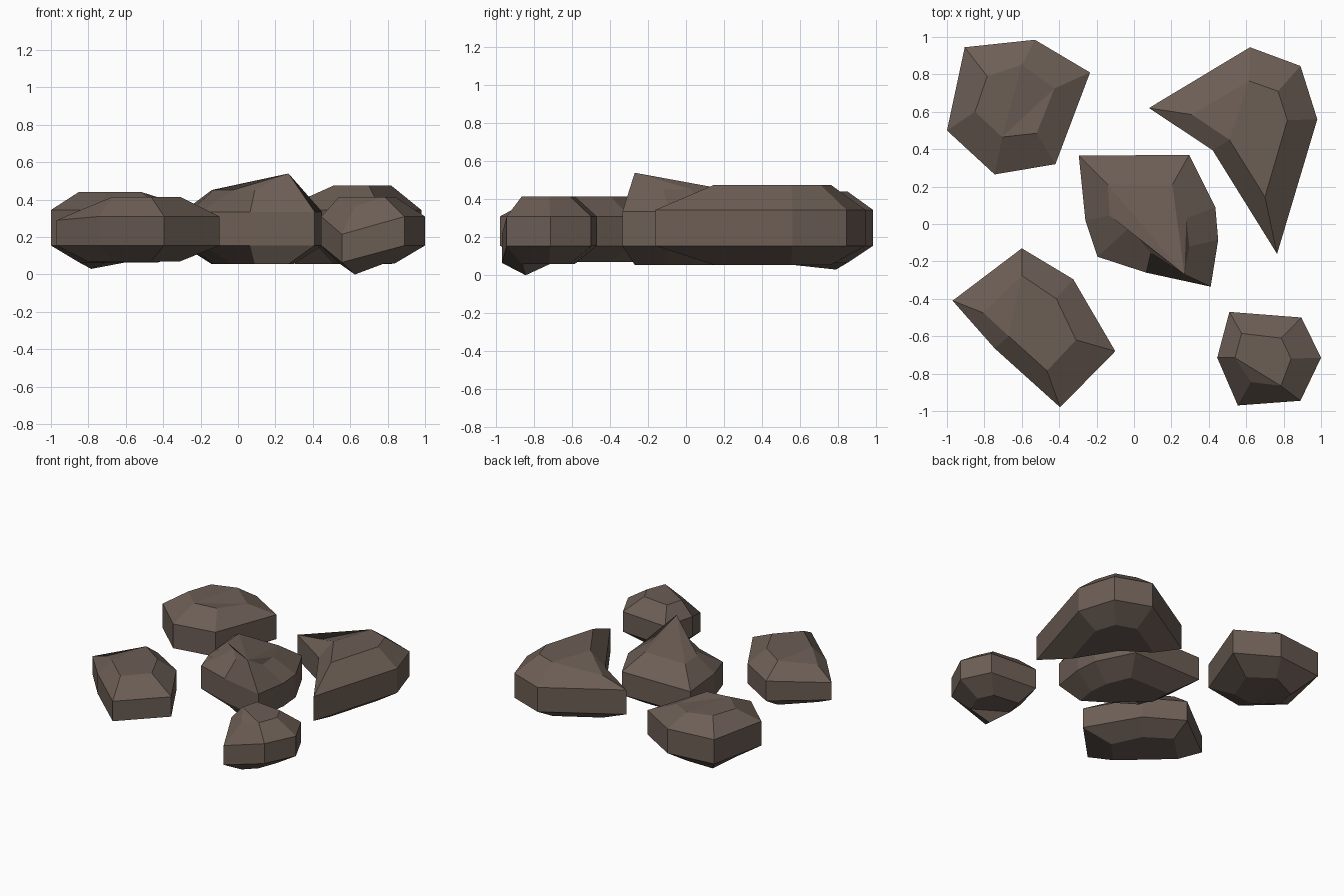
import bpy, bmesh

if "Cube" in bpy.data.objects:
    bpy.data.objects.remove(bpy.data.objects["Cube"])

# One flat stone colour
stone = bpy.data.materials.new("brown_stone")
stone.diffuse_color = (0.15, 0.112, 0.091, 1)
stone.use_nodes = True
stone.node_tree.nodes["Principled BSDF"].inputs["Base Color"].default_value = stone.diffuse_color


def rock(name, outline, inset, heights, shifts, fan):
    """Rock from four stacked rings: inset base, two waist rings, inset top.
    shifts moves single ring corners up or down; fan is the corner from
    which the two caps are triangulated."""
    bm = bmesh.new()
    n = len(outline)
    rings = []
    for r, (pts, z) in enumerate(zip((inset, outline, outline, inset), heights)):
        rings.append([bm.verts.new((x, y, z + shifts.get((r, i), 0)))
                      for i, (x, y) in enumerate(pts)])
    # side walls
    for a, b in zip(rings, rings[1:]):
        for i in range(n):
            j = (i + 1) % n
            bm.faces.new((a[i], a[j], b[j], b[i]))
    # top and bottom caps
    for ring in (rings[0], rings[3]):
        for k in range(1, n - 1):
            bm.faces.new((ring[fan], ring[(fan + k) % n], ring[(fan + k + 1) % n]))
    bmesh.ops.recalc_face_normals(bm, faces=bm.faces)
    me = bpy.data.meshes.new(name)
    bm.to_mesh(me)
    bm.free()
    me.materials.append(stone)
    ob = bpy.data.objects.new(name, me)
    bpy.context.collection.objects.link(ob)


# Back left rock
rock("rock_back_left",
     [(-.905, .945), (-.53, .985), (-.235, .81), (-.42, .32), (-.745, .265), (-1, .5)],
     [(-.785, .79), (-.6, .85), (-.425, .725), (-.52, .485), (-.705, .465), (-.85, .6)],
     (.065, .155, .345, .442), {(0, 0): -.035, (3, 2): -.03}, 4)

# Back right wedge rock
rock("rock_back_right",
     [(.08, .62), (.62, .945), (.89, .845), (.98, .56), (.765, -.16), (.42, .395)],
     [(.31, .585), (.615, .765), (.77, .71), (.82, .555), (.70, .145), (.51, .45)],
     (.055, .155, .345, .475), {(3, 0): -.09}, 5)

# Centre rock with a raised peak
rock("rock_centre",
     [(-.295, .365), (.295, .37), (.435, .09), (.45, -.085),
      (.41, -.335), (.065, -.26), (-.195, -.175), (-.26, .02)],
     [(-.14, .21), (.205, .21), (.28, .03), (.295, -.12),
      (.27, -.27), (.09, -.155), (-.025, -.02), (-.13, .045)],
     (.055, .155, .335, .452), {(3, 4): .088}, 4)

# Front left rock
rock("rock_front_left",
     [(-.97, -.41), (-.6, -.13), (-.325, -.295), (-.1, -.68), (-.395, -.98), (-.745, -.665)],
     [(-.805, -.475), (-.6, -.275), (-.415, -.4), (-.31, -.62), (-.465, -.785), (-.67, -.6)],
     (.07, .155, .31, .415), {(3, 0): -.055, (2, 0): -.02}, 5)

# Front right small rock with a sagging front corner
rock("rock_front_right",
     [(.51, -.47), (.895, -.5), (1, -.715), (.89, -.945), (.555, -.97), (.445, -.715)],
     [(.575, -.585), (.787, -.61), (.84, -.72), (.785, -.865), (.625, -.845), (.54, -.715)],
     (.06, .155, .31, .415), {(0, 4): -.06, (1, 4): -.09, (2, 4): -.095, (3, 4): -.05}, 5)
